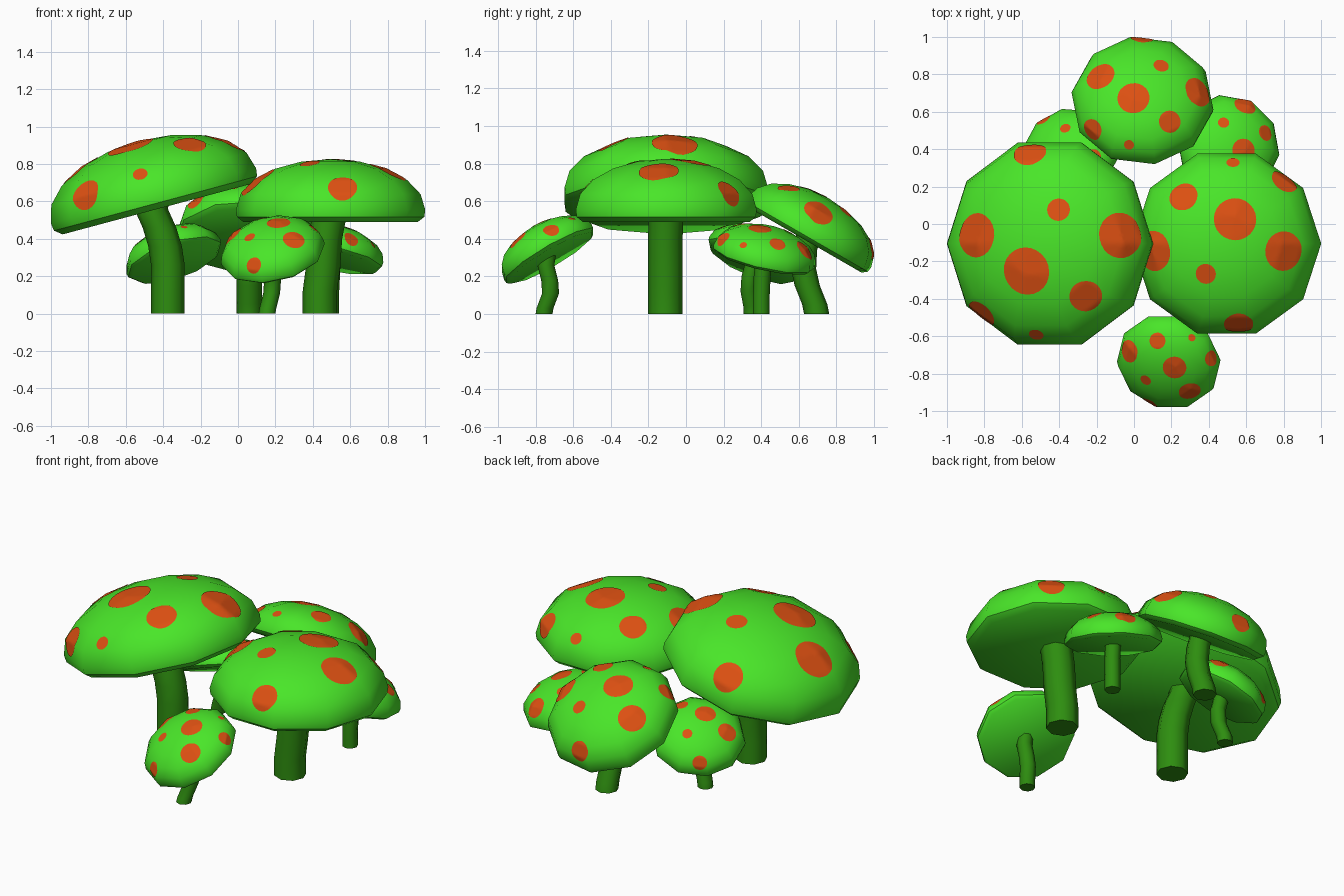
import bpy, bmesh, math
from mathutils import Matrix, Vector
from mathutils.bvhtree import BVHTree

if "Cube" in bpy.data.objects:
    bpy.data.objects.remove(bpy.data.objects["Cube"])


def material(name, rgb):
    m = bpy.data.materials.new(name)
    m.diffuse_color = (*rgb, 1)
    m.use_nodes = True
    m.node_tree.nodes["Principled BSDF"].inputs["Base Color"].default_value = m.diffuse_color
    return m


GREEN = material("bright_green", (0.067, 0.79, 0.022))
DARK = material("stem_green", (0.027, 0.27, 0.005))
ORANGE = material("orange_spot", (0.72, 0.08, 0.006))

HEIGHT = 0.535      # dome height for a cap of radius 1
SIDES = 10
# spot layout on a cap of radius 1: x, y, spot radius
SPOTS = [(.09, .26, .225), (.61, -.08, .21), (-.46, .50, .155), (-.22, -.32, .108),
         (.13, -.87, .155), (-.79, -.08, .215), (.07, .88, .07), (.63, .68, .15)]


def finish(bm, name, mat, matrix, angle):
    bm.transform(matrix)
    mesh = bpy.data.meshes.new(name)
    bm.to_mesh(mesh)
    bm.free()
    mesh.materials.append(mat)
    mesh.shade_smooth()
    mesh.set_sharp_from_angle(angle=math.radians(angle))
    ob = bpy.data.objects.new(name, mesh)
    bpy.context.collection.objects.link(ob)
    return ob


def bridge(bm, a, b):
    n = len(a)
    for i in range(n):
        bm.faces.new((a[i], a[(i + 1) % n], b[(i + 1) % n], b[i]))


def ring(bm, c, r, n):
    return [bm.verts.new((c[0] + r * math.cos(2 * math.pi * i / n),
                          c[1] + r * math.sin(2 * math.pi * i / n), c[2])) for i in range(n)]


# unit cap: squashed dome with a small rim bevel and a flat underside
def cap_mesh():
    bm = bmesh.new()
    profile = [(.92, -.13), (.99, -.075)]
    profile += [(math.cos(math.radians(a)), HEIGHT * math.sin(math.radians(a)))
                for a in (0, 18, 36, 54, 72)]
    rings = [ring(bm, (0, 0, z), r, SIDES) for r, z in profile]
    for a, b in zip(rings, rings[1:]):
        bridge(bm, a, b)
    bm.faces.new(rings[0][::-1])
    top = bm.verts.new((0, 0, HEIGHT))
    for i in range(SIDES):
        bm.faces.new((rings[-1][i], rings[-1][(i + 1) % SIDES], top))
    bm.normal_update()
    return bm


# round spots: thin discs laid onto the cap surface
def spot_mesh(tree):
    bm = bmesh.new()
    for x, y, rad in SPOTS:
        z = HEIGHT * math.sqrt(1 - x * x - y * y)
        p = Vector((x, y, z))
        n = Vector((x, y, z / HEIGHT ** 2)).normalized()
        u = n.orthogonal().normalized()
        v = n.cross(u)

        def drop(r, a):
            q = p + (u * math.cos(a) + v * math.sin(a)) * r
            hit = tree.ray_cast(q + n * .3, -n)[0] or tree.find_nearest(q)[0]
            return bm.verts.new(hit + n * .008)

        count, steps = 24, 7
        centre = drop(0, 0)
        prev = None
        for k in range(1, steps + 1):
            cur = [drop(rad * k / steps, 2 * math.pi * i / count) for i in range(count)]
            if prev:
                bridge(bm, cur, prev)
            else:
                for i in range(count):
                    bm.faces.new((cur[i], cur[(i + 1) % count], centre))
            prev = cur
    bm.normal_update()
    return bm


# bent stem with eight sides, ending inside the cap
def stem_mesh(path, r):
    bm = bmesh.new()
    rings = [ring(bm, c, r, 8) for c in path]
    for a, b in zip(rings, rings[1:]):
        bridge(bm, a, b)
    bm.faces.new(rings[0][::-1])
    bm.faces.new(rings[-1])
    return bm


def mushroom(name, centre, radius, tilt, towards, spin, stem_r, path):
    az = math.radians(towards)
    axis = Vector((-math.sin(az), math.cos(az), 0))
    m = (Matrix.Translation(centre) @ Matrix.Rotation(math.radians(tilt), 4, axis)
         @ Matrix.Rotation(math.radians(spin), 4, 'Z') @ Matrix.Scale(radius, 4))
    cap = cap_mesh()
    spots = spot_mesh(BVHTree.FromBMesh(cap))
    finish(cap, name + "_cap", GREEN, m, 42)
    finish(spots, name + "_spots", ORANGE, m, 42)
    finish(stem_mesh(path + [centre], stem_r), name + "_stem", DARK, Matrix(), 50)


mushroom("left_large", (-.452, -.105, .63), .568, 15, 180, 180, .09,
         [(-.375, -.11, 0), (-.375, -.11, .13), (-.375, -.11, .26), (-.39, -.11, .36),
          (-.42, -.11, .46), (-.465, -.11, .56)])
mushroom("right_large", (.495, -.105, .555), .506, 0, 0, 0, .092,
         [(.438, -.11, 0), (.438, -.11, .12), (.455, -.11, .25), (.465, -.11, .4)])
mushroom("back_middle", (.045, .658, .437), .383, 30, 90, 172, .067,
         [(.06, .695, 0), (.06, .685, .05), (.06, .645, .15), (.06, .625, .24), (.055, .63, .34)])
mushroom("front_small", (.185, -.735, .33), .282, 32, -110, -33, .045,
         [(.155, -.755, 0), (.16, -.75, .03), (.18, -.72, .11), (.185, -.725, .18), (.185, -.745, .26)])
mushroom("back_left_small", (-.345, .368, .305), .268, 28, 130, -152, .045,
         [(-.38, .35, 0), (-.375, .35, .04), (-.345, .335, .12), (-.335, .34, .2)])
mushroom("back_right_small", (.505, .418, .318), .28, 17, 48, -117, .045,
         [(.495, .4, 0), (.495, .4, .1), (.5, .405, .2)])
